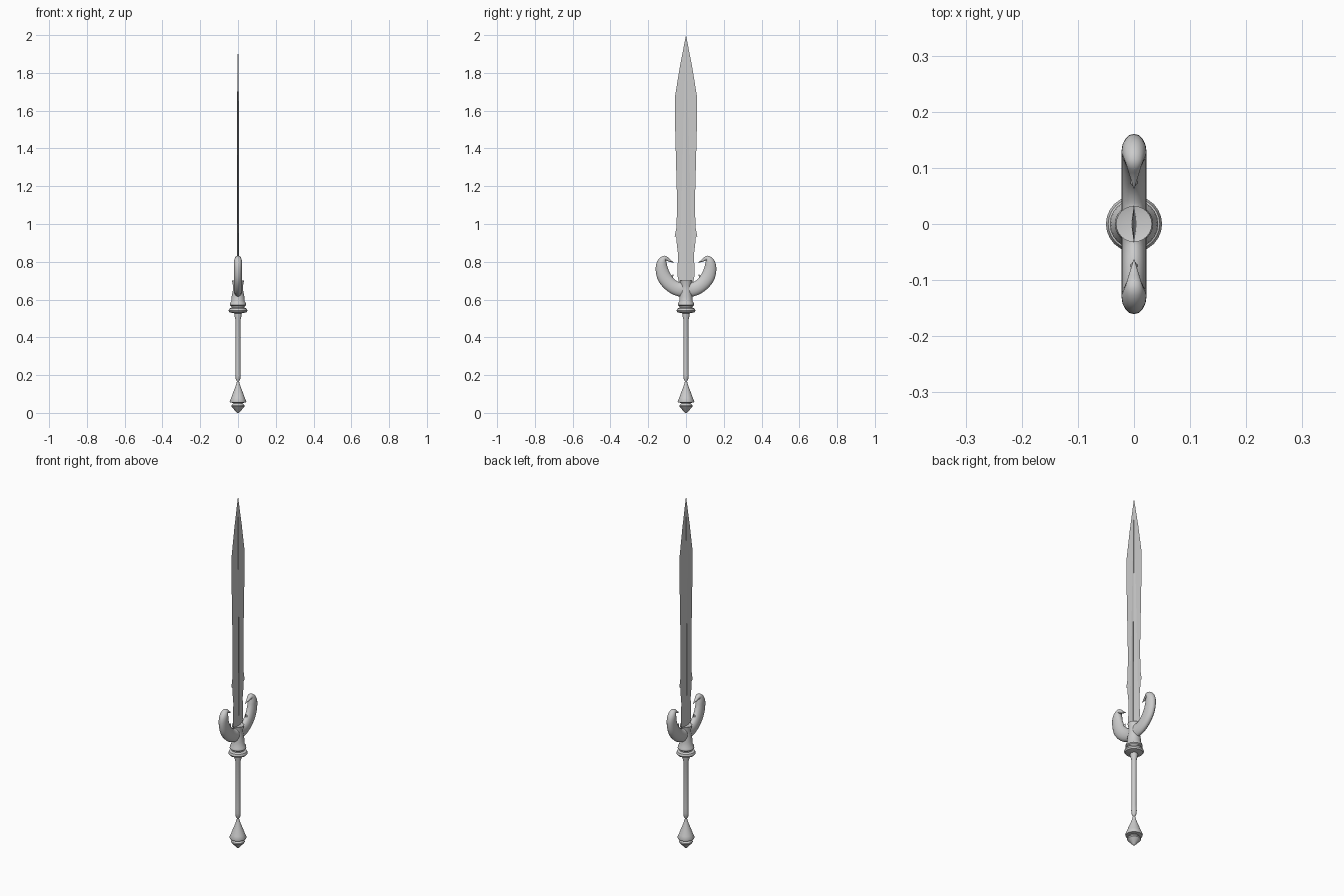
import bpy, bmesh, math
from mathutils import Vector

if "Cube" in bpy.data.objects:
    bpy.data.objects.remove(bpy.data.objects["Cube"])


def finish(bm, name, smooth=True):
    bmesh.ops.recalc_face_normals(bm, faces=bm.faces)
    me = bpy.data.meshes.new(name)
    bm.to_mesh(me)
    bm.free()
    ob = bpy.data.objects.new(name, me)
    bpy.context.collection.objects.link(ob)
    bpy.ops.object.select_all(action='DESELECT')
    ob.select_set(True)
    bpy.context.view_layer.objects.active = ob
    if smooth:
        bpy.ops.object.shade_smooth_by_angle(angle=math.radians(40))
    return ob


def mirror_y(ob):
    m = ob.modifiers.new("mirror", 'MIRROR')
    m.use_axis = (False, True, False)
    m.merge_threshold = 0.0005


def bridge(bm, rings):
    for a, b in zip(rings, rings[1:]):
        n = len(a)
        for i in range(n):
            bm.faces.new((a[i], a[(i + 1) % n], b[(i + 1) % n], b[i]))


def lathe(name, profile, n=24):
    bm = bmesh.new()
    rings = [[bm.verts.new((r * math.cos(k * math.tau / n), r * math.sin(k * math.tau / n), z))
              for k in range(n)] for r, z in profile]
    bridge(bm, rings)
    bm.faces.new(rings[0])
    bm.faces.new(rings[-1])
    return finish(bm, name)


def smooth_path(pts, steps=4):
    # Catmull-Rom resampling of (y, z, plane radius, x radius)
    p = [Vector(q) for q in pts]
    p = [p[0]] + p + [p[-1]]
    out = []
    for i in range(1, len(p) - 2):
        a, b, c, d = p[i - 1:i + 3]
        for s in range(steps):
            t = s / steps
            out.append(0.5 * (2 * b + (c - a) * t + (2 * a - 5 * b + 4 * c - d) * t * t
                              + (3 * b - a - 3 * c + d) * t ** 3))
    return out + [p[-1]]


def horn(name, pts, n=16, cap_start=False):
    path = smooth_path(pts)
    bm = bmesh.new()
    rings = []
    for i, q in enumerate(path):
        a, b = path[max(i - 1, 0)], path[min(i + 1, len(path) - 1)]
        t = Vector((b[0] - a[0], b[1] - a[1])).normalized()
        if i == 0 and not cap_start:
            t = Vector((1, 0))
        rings.append([bm.verts.new((q[3] * math.sin(w), q[0] - t.y * q[2] * math.cos(w),
                                    q[1] + t.x * q[2] * math.cos(w)))
                      for w in (k * math.tau / n for k in range(n))])
    bridge(bm, rings)
    bm.faces.new(rings[-1])
    if cap_start:
        bm.faces.new(rings[0])
    ob = finish(bm, name)
    mirror_y(ob)
    return ob


# Blade: half outline with barbs, ridged along the middle, mirrored
edge = [(0.036, 0.68), (0.046, 0.73), (0.036, 0.79), (0.03, 0.86), (0.034, 0.895),
        (0.046, 0.87), (0.05, 0.905), (0.046, 0.925), (0.06, 0.935), (0.052, 0.955),
        (0.05, 0.985), (0.042, 0.96), (0.028, 0.975), (0.026, 1.08), (0.03, 1.19),
        (0.046, 1.165), (0.043, 1.21), (0.032, 1.26), (0.024, 1.36), (0.023, 1.45),
        (0.028, 1.58), (0.03, 1.64), (0.036, 1.675), (0.045, 1.68), (0.05, 1.65),
        (0.059, 1.57), (0.059, 1.67), (0.033, 1.83)]
spine = [(0.004, 1.7), (0.004, 1.36), (0.006, 1.13), (0.006, 0.95), (0.005, 0.68)]
bm = bmesh.new()
tip = bm.verts.new((0, 0, 2))
rim = [bm.verts.new((0, y, z)) for y, z in edge]
for s in (-1, 1):
    bm.faces.new(rim + [tip] + [bm.verts.new((s * x, 0, z)) for x, z in spine])
bmesh.ops.triangulate(bm, faces=bm.faces[:])
mirror_y(finish(bm, "blade", False))

# Guard horns curling inward over the blade base
horn("guard_horns", [(0, 0.655, 0.042, 0.022), (0.04, 0.655, 0.037, 0.022),
                     (0.08, 0.676, 0.036, 0.022), (0.113, 0.715, 0.037, 0.022),
                     (0.128, 0.76, 0.033, 0.022), (0.127, 0.797, 0.026, 0.022),
                     (0.112, 0.819, 0.014, 0.016), (0.09, 0.808, 0.007, 0.009),
                     (0.064, 0.795, 0.001, 0.001)])
# Small spur inside each horn
horn("guard_spurs", [(0.09, 0.68, 0.02, 0.015), (0.082, 0.71, 0.012, 0.011),
                     (0.066, 0.733, 0.001, 0.001)], 10, True)

# Socket with stacked rings beneath the guard
lathe("guard_socket", [(0.012, 0.525), (0.045, 0.533), (0.05, 0.541), (0.046, 0.552),
                       (0.034, 0.557), (0.036, 0.565), (0.043, 0.57), (0.041, 0.582),
                       (0.035, 0.592), (0.034, 0.615), (0.027, 0.65), (0.027, 0.675),
                       (0.032, 0.70), (0.02, 0.697)])

# Slim grip
lathe("grip", [(0.005, 0.165), (0.012, 0.18), (0.014, 0.20), (0.0125, 0.23), (0.013, 0.49),
               (0.019, 0.515), (0.019, 0.53)], 16)

# Flared pommel with a faceted stud at the end
lathe("pommel", [(0.006, 0.18), (0.006, 0.165), (0.013, 0.14), (0.025, 0.11), (0.036, 0.08),
                 (0.044, 0.062), (0.042, 0.055), (0.025, 0.053)])
lathe("pommel_stud", [(0.004, 0.0), (0.014, 0.01), (0.035, 0.033), (0.035, 0.04),
                      (0.024, 0.05), (0.024, 0.058)], 12)
